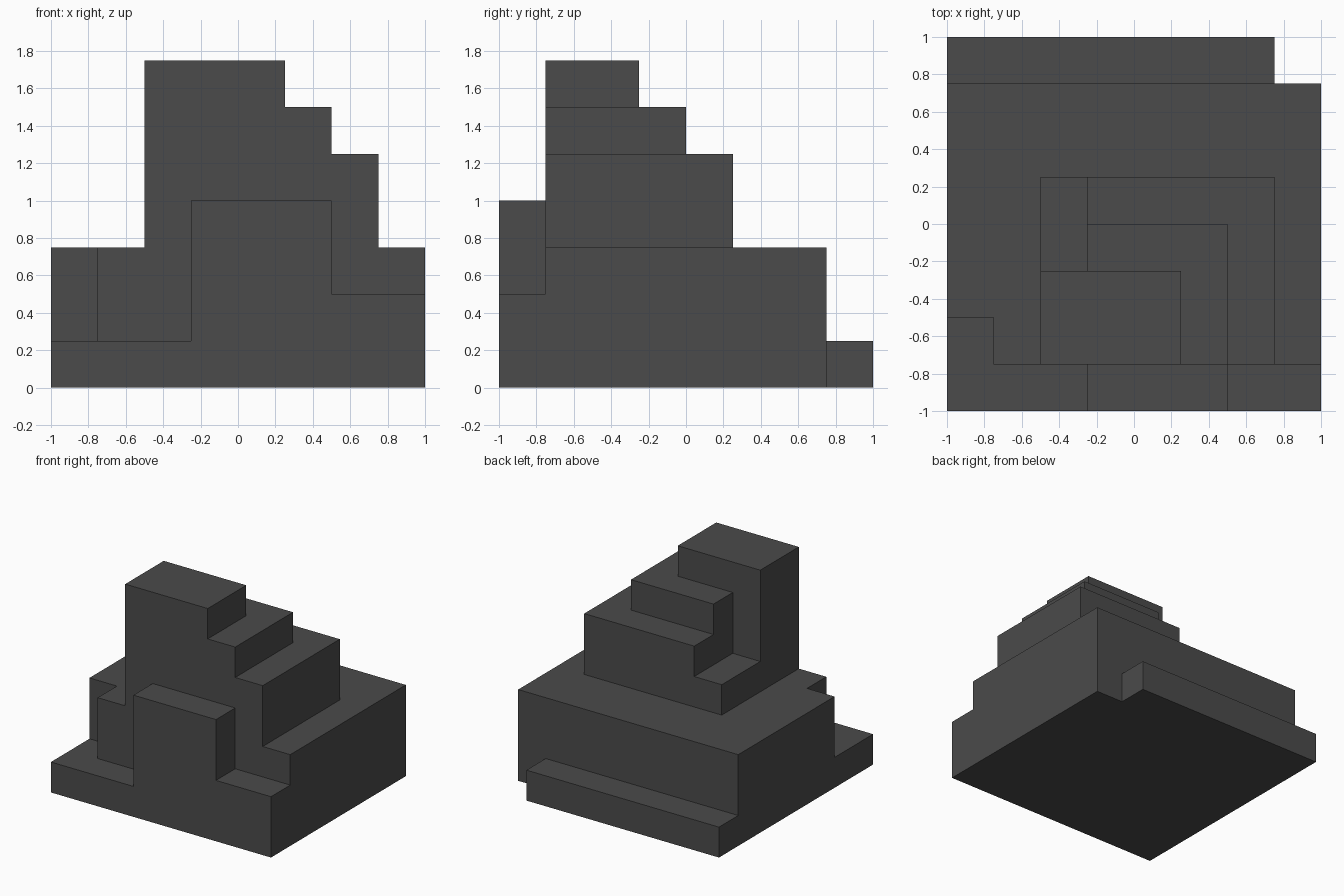
import bpy
import bmesh
from mathutils import Vector

cube = bpy.data.objects.get("Cube")
if cube:
    bpy.data.objects.remove(cube, do_unlink=True)

# Single dark grey material
grey = bpy.data.materials.new("dark_grey")
grey.use_nodes = True
colour = (0.07, 0.07, 0.07, 1)
grey.diffuse_color = colour
grey.node_tree.nodes["Principled BSDF"].inputs["Base Color"].default_value = colour


def block(name, low, high):
    """Axis-aligned box between two corners."""
    low, high = Vector(low), Vector(high)
    mesh = bpy.data.meshes.new(name)
    bm = bmesh.new()
    bmesh.ops.create_cube(bm, size=1)
    for v in bm.verts:
        v.co = (low + high) / 2 + v.co * (high - low)
    bm.to_mesh(mesh)
    bm.free()
    mesh.materials.append(grey)
    obj = bpy.data.objects.new(name, mesh)
    bpy.context.collection.objects.link(obj)
    return obj


tower = block("stepped_tower", (-1, -1, 0), (1, 0.75, 0.25))

parts = [
    # Low ledge along the back
    block("back_ledge", (-1, 0.75, 0), (0.75, 1, 0.25)),
    # Main terrace, with one front corner notched out
    block("terrace", (-0.75, -0.75, 0), (1, 0.75, 0.75)),
    block("terrace_side", (-1, -0.5, 0), (-0.75, 0.75, 0.75)),
    # Front buttress and the step beside it
    block("front_buttress", (-0.25, -1, 0), (0.5, -0.75, 1)),
    block("front_step", (0.5, -1, 0), (1, -0.75, 0.5)),
    # Stacked upper tiers, climbing clockwise to the summit
    block("low_tier", (-0.5, -0.75, 0.5), (0.75, 0.25, 1)),
    block("middle_tier", (-0.25, -0.75, 0.5), (0.75, 0.25, 1.25)),
    block("high_tier", (-0.25, -0.75, 0.5), (0.5, 0, 1.5)),
    block("summit", (-0.5, -0.75, 0.5), (0.25, -0.25, 1.75)),
]

# Fuse all parts into one clean shell
for part in parts:
    fuse = tower.modifiers.new(part.name, 'BOOLEAN')
    fuse.operation = 'UNION'
    fuse.solver = 'EXACT'
    fuse.object = part
bpy.context.view_layer.update()
graph = bpy.context.evaluated_depsgraph_get()
fused = bpy.data.meshes.new_from_object(tower.evaluated_get(graph))
tower.modifiers.clear()
tower.data = fused
for part in parts:
    bpy.data.objects.remove(part, do_unlink=True)

# Merge flush faces so only true corners keep an edge
bm = bmesh.new()
bm.from_mesh(fused)
bmesh.ops.remove_doubles(bm, verts=bm.verts, dist=0.001)
bmesh.ops.dissolve_limit(bm, angle_limit=0.02, verts=bm.verts, edges=bm.edges)
bmesh.ops.recalc_face_normals(bm, faces=bm.faces)
for f in bm.faces:
    f.material_index = 0
    f.smooth = False
bm.to_mesh(fused)
bm.free()
